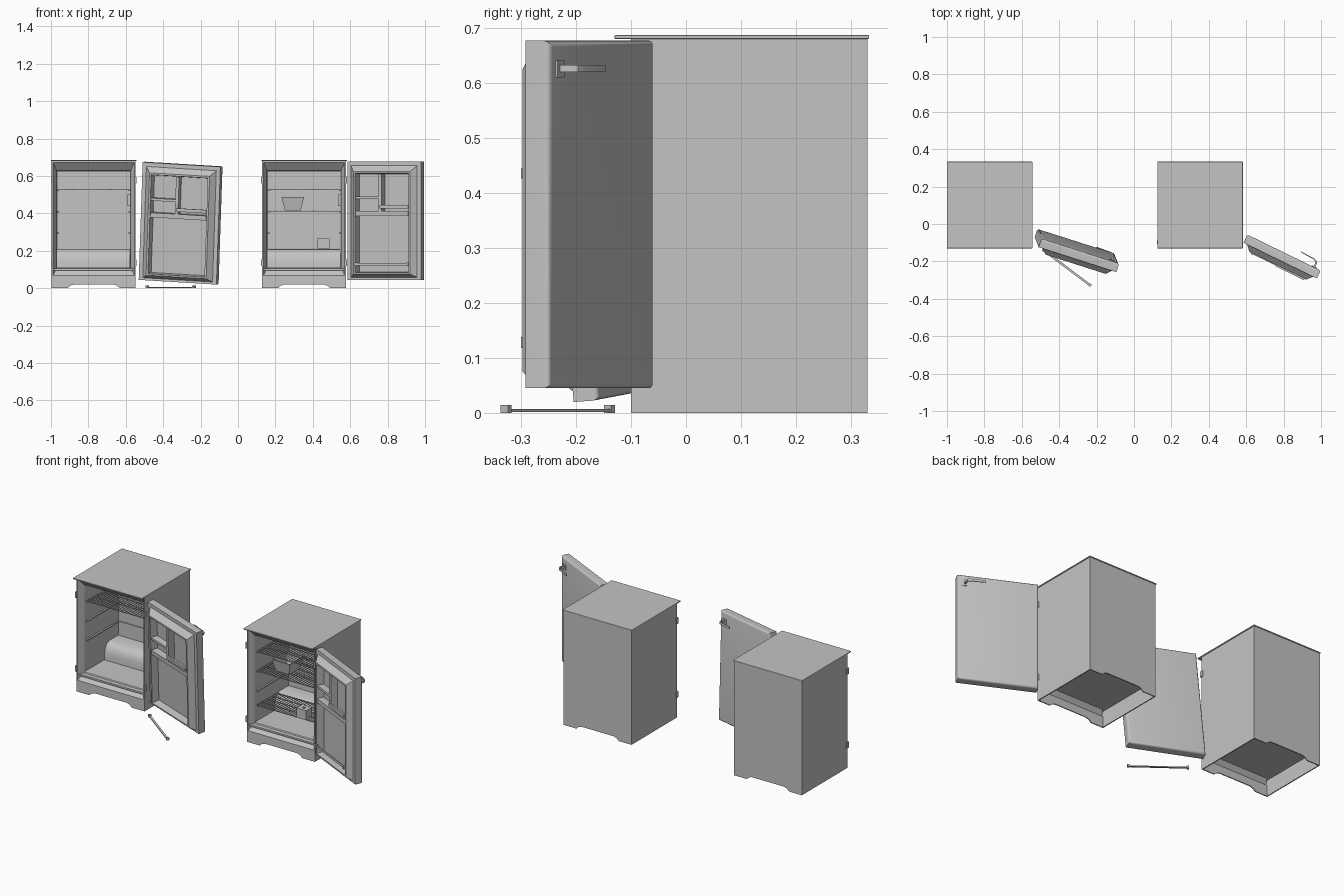
import bpy, bmesh, math
from mathutils import Matrix, Vector

cube = bpy.data.objects.get("Cube")
if cube:
    bpy.data.objects.remove(cube, do_unlink=True)

GREY = (0.55, 0.55, 0.55, 1)
mat = bpy.data.materials.new("light grey")
mat.use_nodes = True
mat.diffuse_color = GREY
mat.node_tree.nodes["Principled BSDF"].inputs["Base Color"].default_value = GREY


def finish(name, bm, frame, smooth=False):
    bm.transform(frame)
    mesh = bpy.data.meshes.new(name)
    bm.to_mesh(mesh)
    bm.free()
    mesh.materials.append(mat)
    obj = bpy.data.objects.new(name, mesh)
    bpy.context.collection.objects.link(obj)
    if smooth:
        bpy.ops.object.select_all(action='DESELECT')
        obj.select_set(True)
        bpy.context.view_layer.objects.active = obj
        bpy.ops.object.shade_smooth_by_angle(angle=math.radians(35))
    return obj


def boxes(name, spans, frame):
    """One mesh of boxes, each given as (x0, x1, y0, y1, z0, z1)."""
    bm = bmesh.new()
    for x0, x1, y0, y1, z0, z1 in spans:
        m = (Matrix.Translation(((x0 + x1) / 2, (y0 + y1) / 2, (z0 + z1) / 2))
             @ Matrix.Diagonal((x1 - x0, y1 - y0, z1 - z0, 1)))
        bmesh.ops.create_cube(bm, size=1, matrix=m)
    return finish(name, bm, frame)


def prism(name, points, sweep, frame, smooth=False):
    """Solid made by sweeping a flat outline."""
    bm = bmesh.new()
    face = bm.faces.new([bm.verts.new(p) for p in points])
    out = bmesh.ops.extrude_face_region(bm, geom=[face], use_keep_orig=True)
    moved = [v for v in out["geom"] if isinstance(v, bmesh.types.BMVert)]
    bmesh.ops.translate(bm, verts=moved, vec=Vector(sweep))
    bmesh.ops.recalc_face_normals(bm, faces=bm.faces)
    return finish(name, bm, frame, smooth)


def loft(name, loops, frame, cap_first=False, smooth=False):
    """Rectangular rings (x0, x1, z0, z1, y) joined in order, last one closed."""
    bm = bmesh.new()
    rings = [[bm.verts.new(p) for p in ((x0, y, z0), (x1, y, z0), (x1, y, z1), (x0, y, z1))]
             for x0, x1, z0, z1, y in loops]
    for a, b in zip(rings, rings[1:]):
        for i in range(4):
            j = (i + 1) % 4
            bm.faces.new((a[i], a[j], b[j], b[i]))
    bm.faces.new(rings[-1])
    if cap_first:
        bm.faces.new(rings[0][::-1])
    return finish(name, bm, frame, smooth)


HALF = 0.2245
FRONT, BACK, TOP = -0.10, 0.33, 0.68


def arched_panel(name, y, thick, top, frame):
    outline = [(HALF, 0), (HALF, top), (-HALF, top), (-HALF, 0),
               (-0.14, 0), (-0.125, 0.014), (-0.105, 0.02),
               (0.105, 0.02), (0.125, 0.014), (0.14, 0)]
    prism(name, [(x, y, z) for x, z in outline], (0, thick, 0), frame)


def wire_shelf(name, z, y1, frame):
    y0, w, count = -0.05, 0.19, 24
    wires = []
    for i in range(count + 1):
        x = -w + 2 * w * i / count
        wires.append((x - 0.0015, x + 0.0015, y0, y1, z - 0.0015, z + 0.0015))
    for i in range(5):
        y = y0 + (y1 - y0) * i / 4
        wires.append((-w, w, y - 0.002, y + 0.002, z - 0.005, z - 0.001))
    boxes(name, wires, frame)


def cabinet(side, centre_x):
    f = Matrix.Translation((centre_x, 0, 0))
    # Outer shell, open underneath
    boxes(side + "_side_panels", [(s * HALF - 0.003 - s * 0.003, s * HALF + 0.003 - s * 0.003,
                                   FRONT, BACK, 0, TOP) for s in (-1, 1)], f)
    arched_panel(side + "_back_panel", BACK, -0.006, TOP, f)
    arched_panel(side + "_front_skirt", FRONT, 0.006, 0.065, f)
    boxes(side + "_base", [(-HALF, HALF, FRONT + 0.005, BACK - 0.005, 0.095, 0.105)], f)
    lid = boxes(side + "_lid", [(-0.2285, 0.2285, -0.13, 0.333, TOP, 0.687)], f)
    bevel = lid.modifiers.new("rounded", 'BEVEL')
    bevel.width, bevel.segments = 0.002, 2
    # Sloped door frame and inner liner
    loft(side + "_liner", [(-HALF, HALF, 0.065, TOP, FRONT),
                           (-0.217, 0.217, 0.068, 0.672, FRONT),
                           (-0.198, 0.198, 0.11, 0.63, -0.065),
                           (-0.194, 0.194, 0.113, 0.625, 0.25)], f)
    # Rounded step over the motor bay
    step = [(0.25, 0.108), (0.12, 0.108), (0.122, 0.15), (0.129, 0.178),
            (0.143, 0.198), (0.165, 0.21), (0.25, 0.21)]
    prism(side + "_inner_step", [(-0.195, y, z) for y, z in step], (0.39, 0, 0), f, True)
    # Shelf ledges around the liner
    ledges = []
    for z in (0.295, 0.41, 0.525):
        ledges += [(-0.196, -0.186, -0.05, 0.25, z - 0.004, z + 0.002),
                   (0.186, 0.196, -0.05, 0.25, z - 0.004, z + 0.002),
                   (-0.19, 0.19, 0.244, 0.25, z - 0.004, z + 0.002)]
    boxes(side + "_shelf_ledges", ledges, f)
    boxes(side + "_thermostat", [(0.18, 0.196, -0.04, 0.02, 0.44, 0.50)], f)
    # Hinge brackets on both sides
    boxes(side + "_hinge_brackets",
          [(min(s * 0.22, s * 0.2295), max(s * 0.22, s * 0.2295), -0.108, -0.088, z, z + 0.035)
           for s in (-1, 1) for z in (0.12, 0.56)], f)
    return f


def door(side, f, lower_rail):
    w, z0, z1 = 0.437, 0.045, 0.677
    loops = []
    # Rounded outer edge, slab, sloped rim, then the recessed tray
    for k in range(5):
        a = math.radians(22.5 * k)
        d = 0.012 * (1 - math.sin(a))
        loops.append((d, w - d, z0 + d, z1 - d, 0.036 + 0.012 * math.cos(a)))
    loops += [(0, w, z0, z1, 0), (0.022, 0.415, 0.058, 0.655, 0),
              (0.05, 0.388, 0.075, 0.625, -0.03), (0.06, 0.378, 0.083, 0.615, -0.03),
              (0.065, 0.373, 0.088, 0.61, 0.012)]
    loft(side + "_door", loops, f, True, True)
    boxes(side + "_door_dividers", [(0.062, 0.376, -0.029, 0.013, 0.387, 0.412),
                                    (0.2, 0.217, -0.029, 0.013, 0.41, 0.612),
                                    (0.062, 0.202, -0.027, 0.013, 0.476, 0.49)], f)
    rails = [(0.21, 0.378, -0.038, -0.028, 0.426, 0.444)]
    if lower_rail:
        rails += [(0.06, 0.378, -0.034, -0.029, 0.122, 0.136),
                  (0.06, 0.072, -0.038, -0.026, 0.118, 0.138),
                  (0.366, 0.378, -0.038, -0.026, 0.118, 0.138)]
    boxes(side + "_door_rails", rails, f)
    # Latch lever and its plate on the outside
    lever = [(0.402, 0.047), (0.402, 0.072), (0.394, 0.085), (0.38, 0.09), (0.296, 0.093),
             (0.296, 0.089), (0.378, 0.084), (0.388, 0.079), (0.393, 0.07), (0.393, 0.047)]
    prism(side + "_door_handle", [(x, y, 0.62) for x, y in lever], (0, 0, 0.013), f, True)
    boxes(side + "_handle_plate", [(0.382, 0.412, 0.047, 0.052, 0.61, 0.641)], f)


def turn(degrees, axis):
    return Matrix.Rotation(math.radians(degrees), 4, axis)


# First refrigerator, its door hanging loose and tilted
first = cabinet("first", -0.7715)
wire_shelf("first_top_shelf", 0.53, 0.24, first)
door("first", Matrix.Translation((-0.308, -0.15, 0.348)) @ turn(-18, 'Z') @ turn(4, 'X')
     @ turn(3.3, 'Y') @ Matrix.Translation((-0.2185, -0.015, -0.361)), False)

# Fallen door rail lying on the floor
floor_rail = Matrix.Translation((-0.36, -0.233, 0)) @ turn(-37, 'Z')
boxes("fallen_rail", [(-0.162, 0.162, -0.006, 0.006, 0.002, 0.007),
                      (-0.162, -0.15, -0.008, 0.008, 0, 0.014),
                      (0.15, 0.162, -0.008, 0.008, 0, 0.014)], floor_rail)

# Second refrigerator with shelves and contents
second = cabinet("second", 0.3535)
for label, z, y1 in (("top", 0.53, 0.24), ("middle", 0.415, 0.24), ("low", 0.21, 0.14)):
    wire_shelf("second_" + label + "_shelf", z, y1, second)
door("second", Matrix.Translation((0.585, -0.10, 0)) @ turn(-26, 'Z'), True)

# Open tapered basket, built lying down and stood upright
basket = Matrix.Translation((0.293, 0.05, 0.417)) @ turn(-90, 'X')
loft("basket", [(-0.043, 0.043, -0.05, 0.05, 0), (-0.06, 0.06, -0.065, 0.065, -0.07),
                (-0.055, 0.055, -0.06, 0.06, -0.07), (-0.04, 0.04, -0.047, 0.047, -0.004)],
     basket, True)
# Small carton with a sunken top
carton = Matrix.Translation((0.458, -0.03, 0.212)) @ turn(-90, 'X')
loft("small_carton", [(-0.032, 0.032, -0.028, 0.028, 0), (-0.032, 0.032, -0.028, 0.028, -0.053),
                      (-0.008, 0.008, -0.008, 0.008, -0.053),
                      (-0.008, 0.008, -0.008, 0.008, -0.04)], carton, True)
